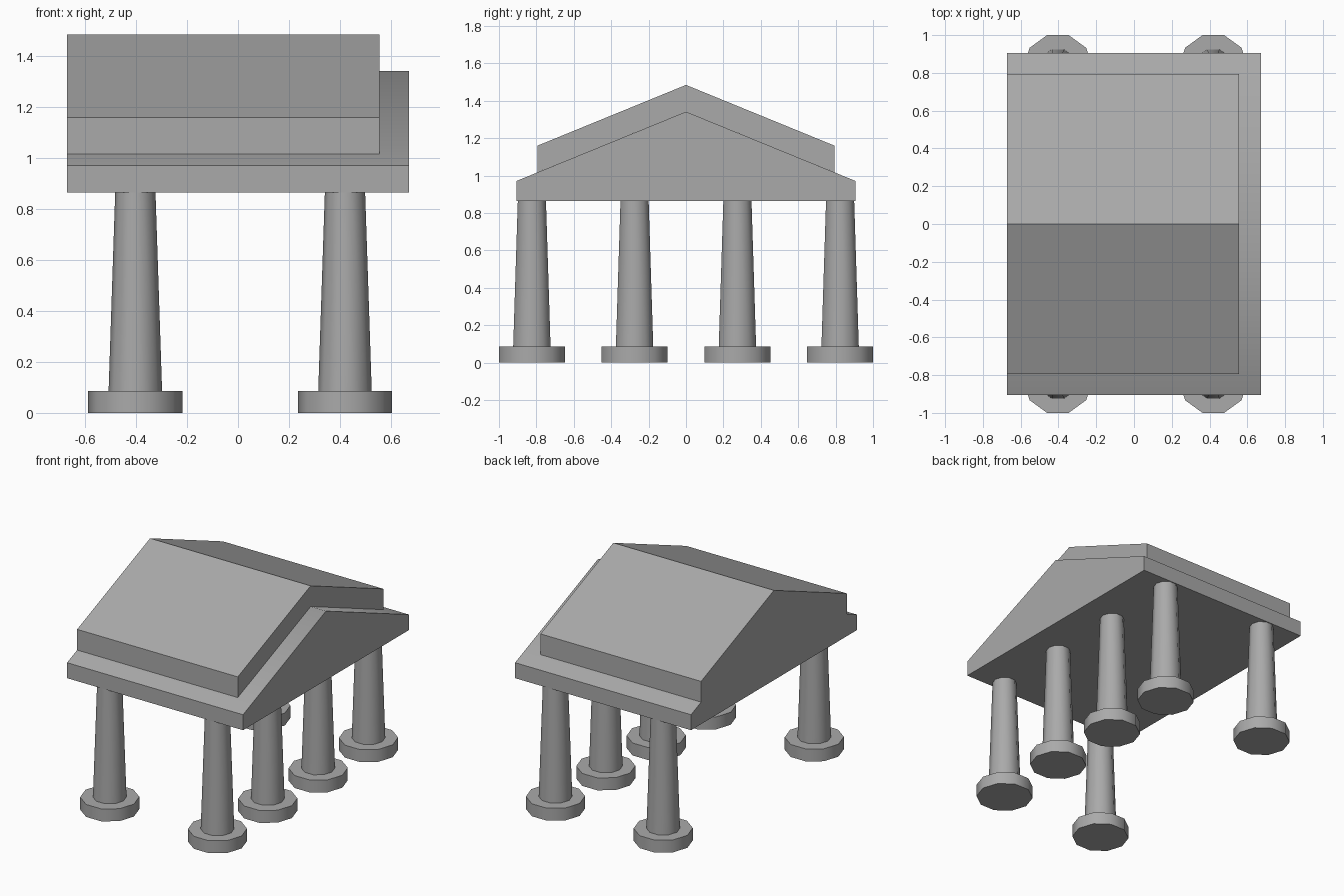
import bpy
import bmesh
import math

cube = bpy.data.objects.get("Cube")
if cube:
    bpy.data.objects.remove(cube, do_unlink=True)

stone = bpy.data.materials.new("grey_stone")
stone.use_nodes = True
GREY = (0.40, 0.40, 0.40, 1.0)
stone.diffuse_color = GREY
stone.node_tree.nodes["Principled BSDF"].inputs["Base Color"].default_value = GREY


def smooth(obj, degrees):
    bpy.ops.object.select_all(action="DESELECT")
    obj.select_set(True)
    bpy.context.view_layer.objects.active = obj
    bpy.ops.object.shade_smooth_by_angle(angle=math.radians(degrees))


def gable(name, profile, x0, x1):
    """Extrude a (y, z) profile along x."""
    bm = bmesh.new()
    face = bm.faces.new([bm.verts.new((x0, y, z)) for y, z in profile])
    side = bmesh.ops.extrude_face_region(bm, geom=[face])["geom"]
    moved = [v for v in side if isinstance(v, bmesh.types.BMVert)]
    bmesh.ops.translate(bm, verts=moved, vec=(x1 - x0, 0, 0))
    bmesh.ops.recalc_face_normals(bm, faces=bm.faces)
    mesh = bpy.data.meshes.new(name)
    bm.to_mesh(mesh)
    bm.free()
    mesh.materials.append(stone)
    obj = bpy.data.objects.new(name, mesh)
    bpy.context.collection.objects.link(obj)
    return obj


def drum(name, x, y, z0, z1, r0, r1):
    """Ten-sided tapered drum between two heights."""
    bpy.ops.mesh.primitive_cone_add(
        vertices=10, radius1=r0, radius2=r1, depth=z1 - z0,
        location=(x, y, (z0 + z1) / 2), rotation=(0, 0, math.pi / 2))
    obj = bpy.context.object
    obj.name = name
    obj.data.materials.append(stone)
    smooth(obj, 40)


# Pediment block and the thick roof slab lying on it
pediment = gable("pediment", [(-0.905, 0.865), (0.905, 0.865), (0.905, 0.972),
                              (0, 1.342), (-0.905, 0.972)], -0.672, 0.672)
smooth(pediment, 50)
gable("roof_slab", [(-0.795, 1.017), (0, 1.342), (0.795, 1.017),
                    (0.795, 1.16), (0, 1.485), (-0.795, 1.16)], -0.672, 0.555)

# Four columns under the open gable, two under the other end
OUTER, INNER = 0.824, 0.275
rows = {"gable": (0.42, (-OUTER, -INNER, INNER, OUTER)),
        "rear": (-0.403, (-OUTER, OUTER))}
for row, (x, spots) in rows.items():
    for i, y in enumerate(spots, 1):
        drum(f"{row}_column_base_{i}", x, y, 0, 0.086, 0.185, 0.185)
        drum(f"{row}_column_shaft_{i}", x, y, 0.086, 0.868, 0.105, 0.079)
